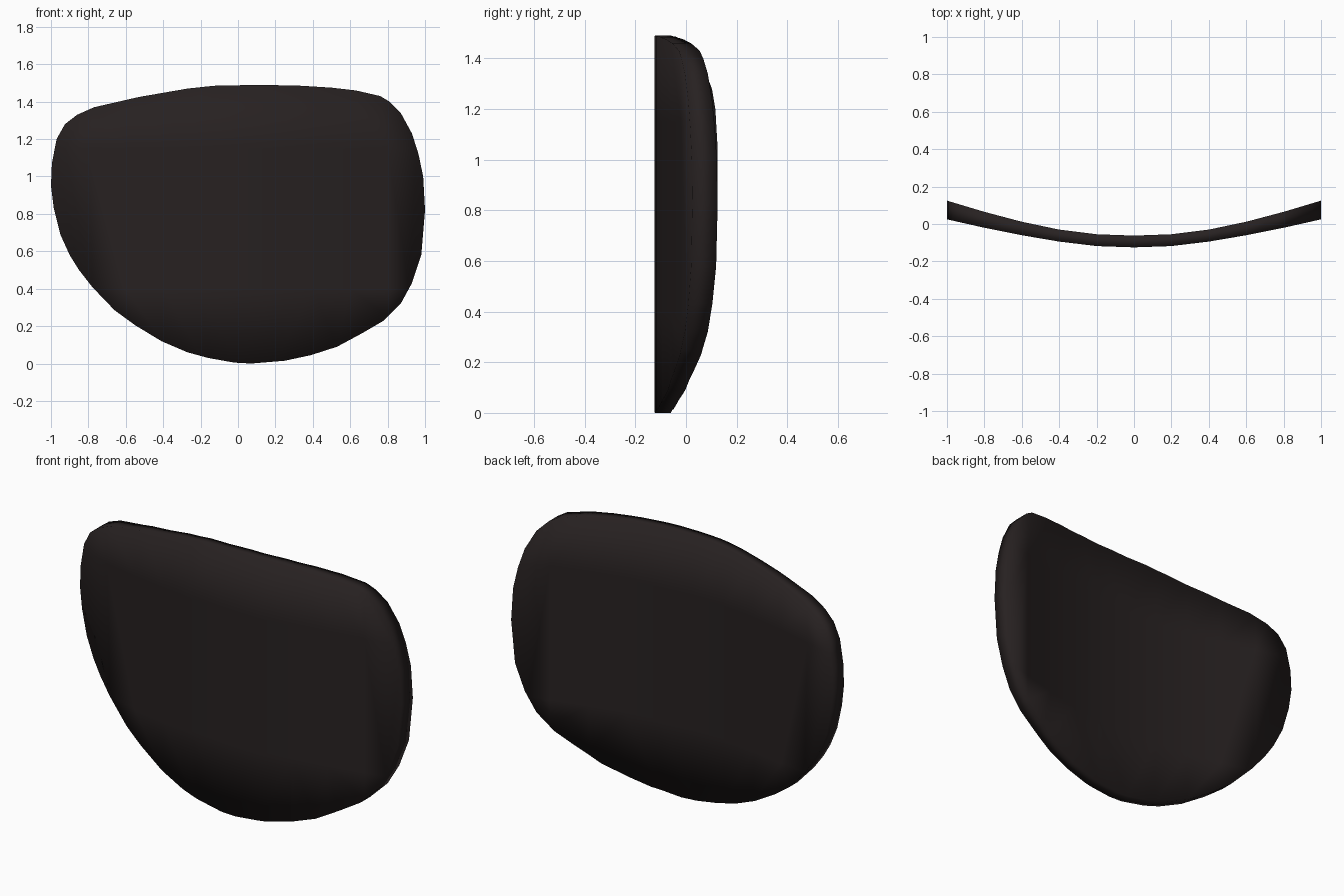
import bpy, bmesh
from mathutils import Vector

if "Cube" in bpy.data.objects:
    bpy.data.objects.remove(bpy.data.objects["Cube"])

# Front outline of the lens (x, z), clockwise from the top
OUTLINE = [
    (0.12, 1.49), (0.34, 1.485), (0.5, 1.475), (0.63, 1.46), (0.76, 1.43), (0.81, 1.40),
    (0.87, 1.34), (0.93, 1.23), (0.965, 1.12), (0.99, 1.0), (1, 0.82), (0.98, 0.58),
    (0.93, 0.43), (0.87, 0.32), (0.78, 0.23), (0.66, 0.16), (0.53, 0.09), (0.39, 0.045),
    (0.25, 0.015), (0.07, 0), (-0.02, 0.005), (-0.16, 0.03), (-0.27, 0.06), (-0.41, 0.12),
    (-0.55, 0.205), (-0.66, 0.285), (-0.78, 0.41), (-0.85, 0.5), (-0.9, 0.58), (-0.95, 0.69),
    (-0.985, 0.83), (-1, 0.95), (-0.995, 1.07), (-0.97, 1.2), (-0.925, 1.28), (-0.86, 1.33),
    (-0.77, 1.37), (-0.53, 1.425), (-0.27, 1.47), (-0.13, 1.485)]

# Half profiles of the bend: y at x = 0, 0.2, ... 1
FRONT = [-0.125, -0.118, -0.094, -0.06, -0.02, 0.025]
BACK = [-0.062, -0.055, -0.03, 0.012, 0.065, 0.125]


def bend(profile, x):
    t = min(abs(x), 0.9999) * 5
    i = int(t)
    return profile[i] + (profile[i + 1] - profile[i]) * (t - i)


# Flat sheet, cut into columns and three bands
bm = bmesh.new()
bm.faces.new([bm.verts.new((x, 0, z)) for x, z in OUTLINE])
cuts = [((i / 5, 0, 0), (1, 0, 0)) for i in range(-4, 5)]
cuts += [((0, 0, z), (0, 0, 1)) for z in (0.4, 1.15)]
for co, no in cuts:
    bmesh.ops.bisect_plane(bm, geom=bm.verts[:] + bm.edges[:] + bm.faces[:],
                           plane_co=Vector(co), plane_no=Vector(no), dist=1e-4)

# Thicken into front skin, rim and back skin, then bend each skin
front_verts = bm.verts[:]
ext = bmesh.ops.extrude_face_region(bm, geom=bm.faces[:], use_keep_orig=True)
back_verts = [g for g in ext["geom"] if isinstance(g, bmesh.types.BMVert)]
for verts, profile in ((front_verts, FRONT), (back_verts, BACK)):
    for v in verts:
        v.co.y = bend(profile, v.co.x)
bmesh.ops.recalc_face_normals(bm, faces=bm.faces[:])
for f in bm.faces:
    f.smooth = True

mesh = bpy.data.meshes.new("lens")
bm.to_mesh(mesh)
bm.free()
lens = bpy.data.objects.new("lens", mesh)
bpy.context.collection.objects.link(lens)

# Dark tinted material
tint = bpy.data.materials.new("dark_tint")
tint.diffuse_color = (0.02, 0.015, 0.015, 1)
tint.use_nodes = True
tint.node_tree.nodes["Principled BSDF"].inputs["Base Color"].default_value = tint.diffuse_color
mesh.materials.append(tint)
